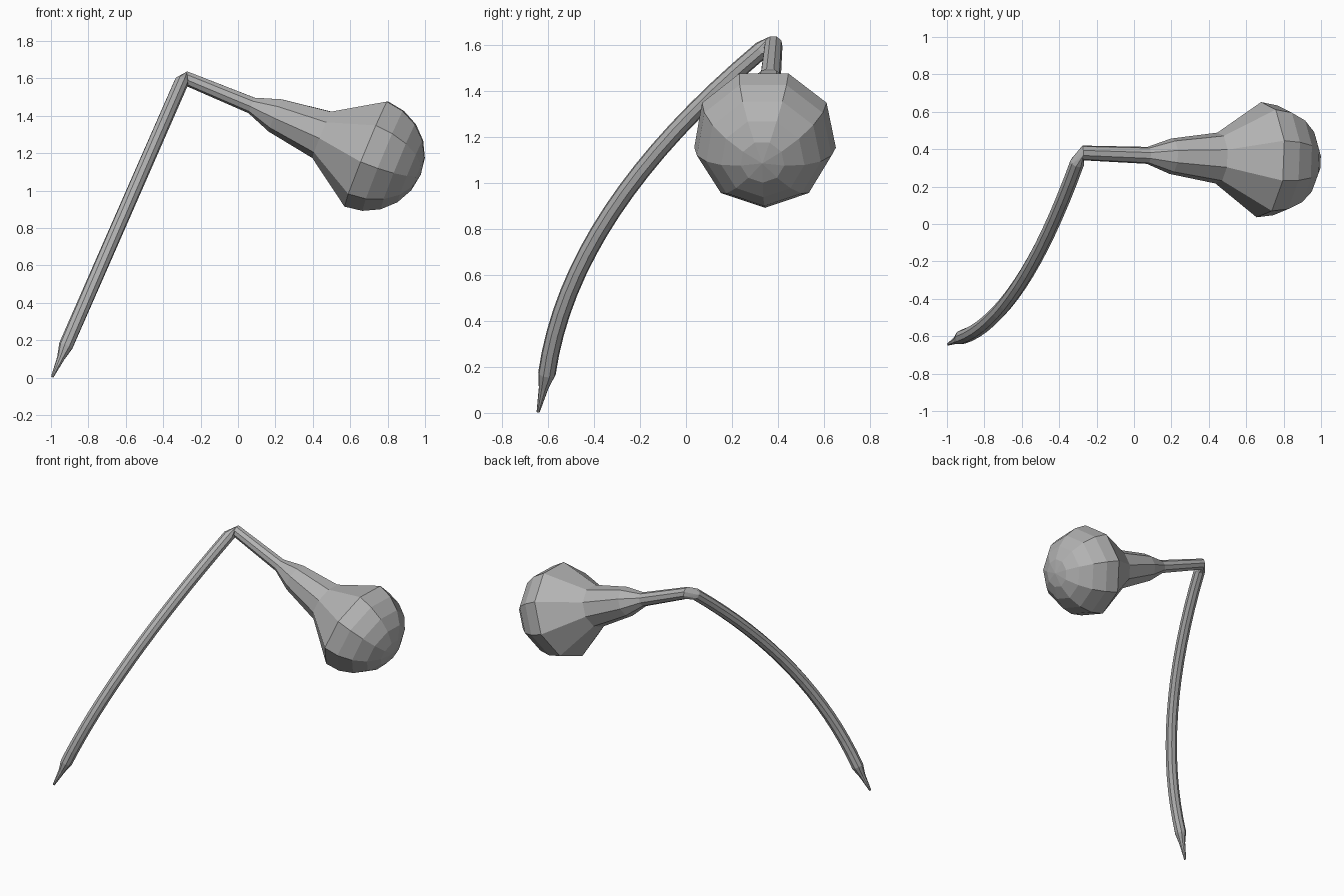
import bpy, bmesh, math
from mathutils import Vector

cube = bpy.data.objects.get("Cube")
if cube:
    bpy.data.objects.remove(cube)

SIDES = 9

grey = bpy.data.materials.new("plain grey")
grey.use_nodes = True
grey.diffuse_color = (0.45, 0.45, 0.45, 1)
grey.node_tree.nodes["Principled BSDF"].inputs["Base Color"].default_value = (0.45, 0.45, 0.45, 1)


def ring(centre, axis, radius, ref):
    """Points of a nine-sided section, with a corner opposite ref."""
    axis = Vector(axis).normalized()
    up = Vector(ref) - axis * axis.dot(Vector(ref))
    up.normalize()
    side = axis.cross(up)
    angles = [math.tau * (i + 0.5) / SIDES for i in range(SIDES)]
    return [Vector(centre) + radius * (up * math.cos(a) + side * math.sin(a)) for a in angles]


def finish(name, bm):
    bmesh.ops.recalc_face_normals(bm, faces=bm.faces)
    mesh = bpy.data.meshes.new(name)
    bm.to_mesh(mesh)
    bm.free()
    mesh.materials.append(grey)
    obj = bpy.data.objects.new(name, mesh)
    bpy.context.collection.objects.link(obj)


def loft(name, rings, pole=None):
    bm = bmesh.new()
    loops = [[bm.verts.new(p) for p in r] for r in rings]
    for a, b in zip(loops, loops[1:]):
        for i in range(SIDES):
            j = (i + 1) % SIDES
            bm.faces.new((a[i], a[j], b[j], b[i]))
    bm.faces.new(loops[0])
    if pole is None:
        bm.faces.new(loops[-1])
    else:
        tip = bm.verts.new(pole)
        for i in range(SIDES):
            bm.faces.new((loops[-1][i], loops[-1][(i + 1) % SIDES], tip))
    finish(name, bm)


# Bulb: flared neck ending in a half sphere
UP = (0, 0, 1)
ball = Vector((0.688, 0.343, 1.204))
axis = Vector((0.925, -0.036, -0.38)).normalized()
R = 0.313
neck_end = ring((-0.275, 0.38, 1.60), (1, 0, -0.1), 0.04, UP)
bulb = [neck_end]
for distance, radius in ((0.665, 0.046), (0.528, 0.096), (0.258, 0.138)):
    bulb.append(ring(ball - axis * distance, axis, radius, UP))
for step in range(5):
    a = math.radians(18 * step)
    bulb.append(ring(ball + axis * R * math.sin(a), axis, R * math.cos(a), UP))
loft("bulb", bulb, ball + axis * R)

# Arm: bowed tube with a sharp foot
top = Vector((-0.303, 0.33, 1.58))
bend = Vector((-0.61, -0.505, 0.88))
low = Vector((-0.92, -0.605, 0.17))
SIDEWAYS = (1, 0, 0)
arm = []
for k in range(17):
    t = k / 16
    centre = top * (1 - t) ** 2 + bend * 2 * t * (1 - t) + low * t * t
    tangent = (bend - top) * (1 - t) + (low - bend) * t
    arm.append(ring(centre, tangent, 0.039, SIDEWAYS))
arm_end = arm[0]
foot_axis = (-0.4, -0.15, -0.9)
arm.append(ring((-0.947, -0.62, 0.105), foot_axis, 0.021, SIDEWAYS))
arm.append(ring((-0.993, -0.643, 0.004), foot_axis, 0.007, SIDEWAYS))
loft("arm", arm)

# Elbow: joins the arm to the bulb neck
bm = bmesh.new()
for p in arm_end + neck_end:
    bm.verts.new(p)
hull = bmesh.ops.convex_hull(bm, input=bm.verts)
loose = [v for v in hull["geom_interior"] if isinstance(v, bmesh.types.BMVert)]
bmesh.ops.delete(bm, geom=loose, context="VERTS")
finish("elbow", bm)
